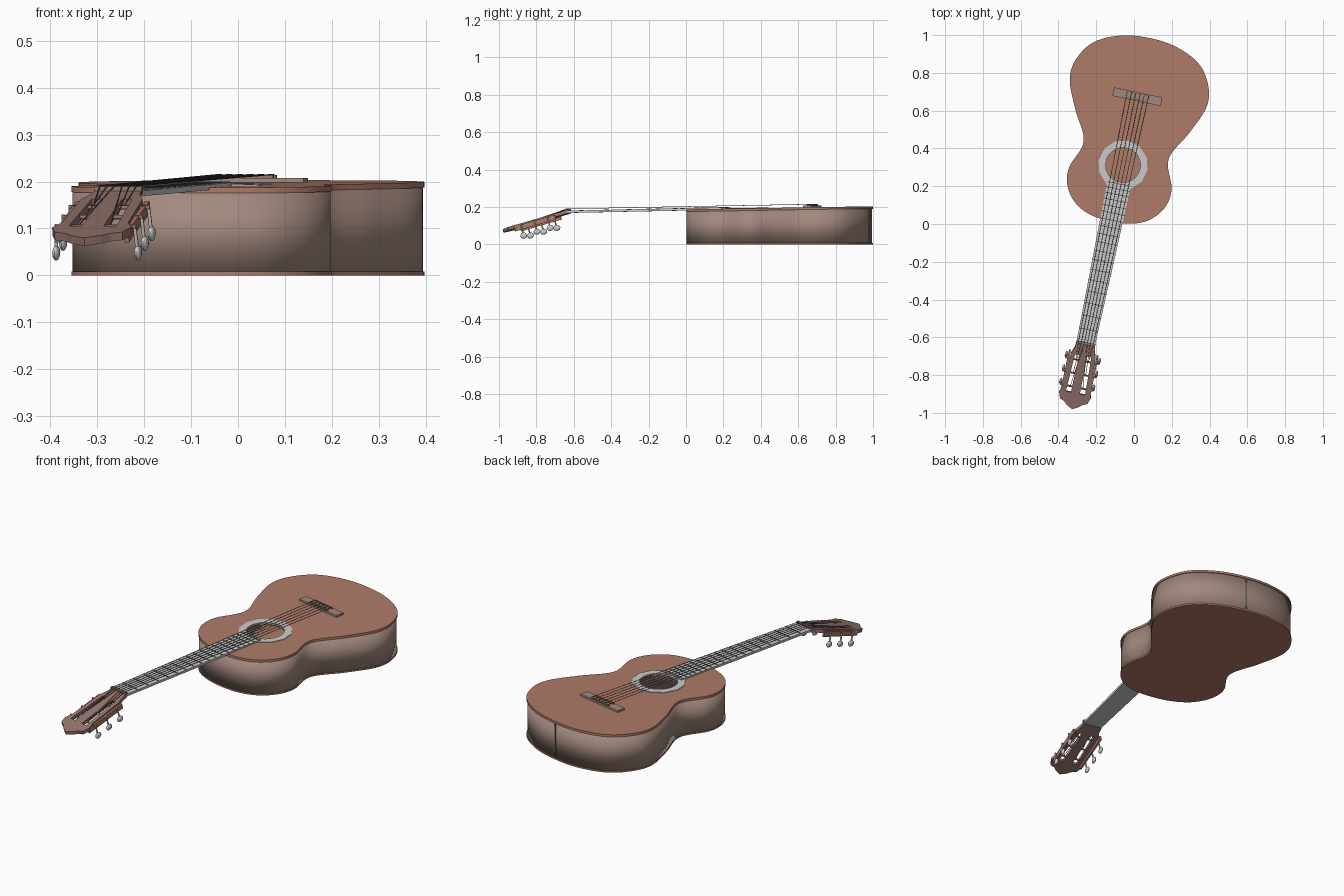
import bpy, bmesh
from math import sin, cos, tau, radians
from mathutils import Matrix, Vector

cube = bpy.data.objects.get("Cube")
if cube:
    bpy.data.objects.remove(cube)


def material(name, rgb):
    m = bpy.data.materials.new(name)
    m.use_nodes = True
    m.diffuse_color = (*rgb, 1)
    m.node_tree.nodes["Principled BSDF"].inputs["Base Color"].default_value = (*rgb, 1)
    return m


RED = material("red_wood", (0.43, 0.2, 0.14))
SIDE = material("side_wood", (0.36, 0.25, 0.21))
DARK = material("dark_wood", (0.3, 0.18, 0.15))
METAL = material("dark_metal", (0.12, 0.11, 0.11))

# Local frames: +y runs from the headstock to the tail; origin under the sound hole
BODY = Matrix.Translation((-0.058, 0.312, 0)) @ Matrix.Rotation(radians(-11.8), 4, 'Z')
NUT_Y, SADDLE_Y = -0.965, 0.37
HEAD = BODY @ Matrix.Translation((0, NUT_Y, 0.182)) @ Matrix.Rotation(radians(16), 4, 'X')


def top_z(y):
    return 0.192 + 0.016 * y


def board_z(y):
    return 0.2 + 0.02 * y


def finish(name, bm, frame, mat=None, smooth=False):
    bmesh.ops.recalc_face_normals(bm, faces=bm.faces)
    mesh = bpy.data.meshes.new(name)
    bm.to_mesh(mesh)
    bm.free()
    ob = bpy.data.objects.new(name, mesh)
    bpy.context.collection.objects.link(ob)
    ob.matrix_world = frame
    if mat:
        mesh.materials.append(mat)
    if smooth:
        bpy.context.view_layer.update()
        bpy.ops.object.select_all(action='DESELECT')
        ob.select_set(True)
        bpy.context.view_layer.objects.active = ob
        bpy.ops.object.shade_smooth_by_angle(angle=radians(35))
    return ob


def plate(name, loops, thick, frame, mat=None, height=lambda y: 0, smooth=False):
    """Flat sheet bounded by the first loop, with the other loops as holes."""
    bm = bmesh.new()
    for loop in loops:
        vs = [bm.verts.new((x, y, 0)) for x, y in loop]
        for a, b in zip(vs, vs[1:] + vs[:1]):
            bm.edges.new((a, b))
    bmesh.ops.triangle_fill(bm, use_beauty=True, edges=bm.edges[:], normal=(0, 0, 1))
    for v in bm.verts:
        v.co.z = height(v.co.y)
    ext = bmesh.ops.extrude_face_region(bm, geom=bm.faces[:], use_keep_orig=True)
    for g in ext["geom"]:
        if isinstance(g, bmesh.types.BMVert):
            g.co.z -= thick
    return finish(name, bm, frame, mat, smooth)


def boxes(name, items, frame, mat=None):
    """Boxes given as (centre, size), joined in one object."""
    bm = bmesh.new()
    for c, s in items:
        bmesh.ops.create_cube(bm, size=1, matrix=Matrix.Translation(c) @ Matrix.Diagonal((*s, 1)))
    return finish(name, bm, frame, mat)


def wires(name, paths, radius, frame, mat=None):
    cu = bpy.data.curves.new(name, 'CURVE')
    cu.dimensions = '3D'
    cu.bevel_depth = radius
    cu.bevel_resolution = 1
    cu.use_fill_caps = True
    for path in paths:
        sp = cu.splines.new('POLY')
        sp.points.add(len(path) - 1)
        for p, co in zip(sp.points, path):
            p.co = (*co, 1)
    ob = bpy.data.objects.new(name, cu)
    bpy.context.collection.objects.link(ob)
    ob.matrix_world = frame
    if mat:
        cu.materials.append(mat)


def mirror_loop(half):
    """Close a half outline that starts and ends on x = 0."""
    return half + [(-x, y) for x, y in half[-2:0:-1]]


def smooth_loop(pts, steps=8):
    pts = [Vector(p) for p in pts]
    n, out = len(pts), []
    for i in range(n):
        a, b, c, d = (pts[(i + k) % n] for k in (-1, 0, 1, 2))
        for s in range(steps):
            t = s / steps
            out.append(tuple(0.5 * (2 * b + (c - a) * t + (2 * a - 5 * b + 4 * c - d) * t * t
                                    + (3 * b - a - 3 * c + d) * t ** 3)))
    return out


def ring(r, n):
    return [(r * cos(tau * i / n), r * sin(tau * i / n)) for i in range(n)]


# Body: hollow side wall between two sheets
outline = smooth_loop(mirror_loop([
    (0, -0.304), (0.11, -0.292), (0.2, -0.25), (0.262, -0.17), (0.275, -0.07), (0.228, 0.08),
    (0.305, 0.235), (0.365, 0.38), (0.357, 0.49), (0.285, 0.6), (0.15, 0.665), (0, 0.683)]))
rim = [(x * 1.008, y * 1.006) for x, y in outline]
plate("soundboard", [rim, ring(0.092, 32)], 0.012, BODY, RED, top_z, True)
plate("back_board", [rim], 0.008, BODY, RED, lambda y: 0.008, True)

bm = bmesh.new()
low = [bm.verts.new((x, y, 0.004)) for x, y in outline]
high = [bm.verts.new((x, y, top_z(y) - 0.004)) for x, y in outline]
for i in range(len(low)):
    j = (i + 1) % len(low)
    bm.faces.new((low[i], low[j], high[j], high[i]))
sides = finish("body_sides", bm, BODY, SIDE, True)
shell = sides.modifiers.new("thickness", 'SOLIDIFY')
shell.thickness = 0.008
boxes("tail_seam", [((0, 0.683, 0.1), (0.008, 0.006, 0.19))], BODY, METAL)

# Rosette around the sound hole
plate("rosette", [ring(0.132, 12), ring(0.092, 32)], 0.004, BODY, None,
      lambda y: top_z(y) + 0.003)

# Fretboard and frets
plate("fretboard", [[(-0.05, NUT_Y), (0.05, NUT_Y), (0.064, -0.09), (-0.064, -0.09)]],
      0.012, BODY, None, board_z)
frets = []
for n in range(1, 19):
    y = NUT_Y + (SADDLE_Y - NUT_Y) * (1 - 2 ** (-n / 12))
    width = 0.1 + 0.028 * (y - NUT_Y) / 0.875
    frets.append(((0, y, board_z(y)), (width, 0.004, 0.004)))
boxes("frets", frets, BODY, METAL)
boxes("nut", [((0, NUT_Y, 0.182), (0.104, 0.014, 0.016))], BODY, DARK)

# Bridge with saddle and tie block
z = top_z(SADDLE_Y)
boxes("bridge", [((0, SADDLE_Y, z + 0.005), (0.26, 0.046, 0.01))], BODY, SIDE)
boxes("saddle_and_tie_block", [((0, SADDLE_Y + dy, z + 0.012), (0.125, 0.008, 0.008))
                               for dy in (-0.014, 0.016)], BODY, DARK)

# Slotted headstock
slots = [[(s * x, y) for x, y in ((0.022, -0.07), (0.044, -0.07), (0.052, -0.28), (0.024, -0.28))]
         for s in (-1, 1)]
head = mirror_loop([(0, 0), (0.05, 0), (0.053, -0.03), (0.067, -0.07), (0.072, -0.25),
                    (0.086, -0.29), (0.074, -0.325), (0.05, -0.335), (0.032, -0.352), (0, -0.37)])
plate("headstock", [head] + slots, 0.018, HEAD, DARK)

# Tuners: side rails, rollers across the slots, stems and hanging knobs
PEGS = (-0.1, -0.175, -0.25)
boxes("tuner_rails", [((s * 0.075, -0.175, -0.02), (0.01, 0.23, 0.026)) for s in (-1, 1)],
      HEAD, RED)
wires("tuner_rollers", [[(s * 0.018, y, -0.01), (s * 0.088, y, -0.01)]
                        for s in (-1, 1) for y in PEGS], 0.005, HEAD, DARK)
wires("tuner_stems", [[(s * 0.085, y, -0.005), (s * 0.088, y, -0.06)]
                      for s in (-1, 1) for y in PEGS], 0.004, HEAD)
bm = bmesh.new()
for s in (-1, 1):
    for y in PEGS:
        bmesh.ops.create_uvsphere(bm, u_segments=12, v_segments=8, radius=1,
                                  matrix=Matrix.Translation((s * 0.089, y, -0.068))
                                  @ Matrix.Diagonal((0.008, 0.019, 0.016, 1)))
finish("tuner_knobs", bm, HEAD, None, True)

# Strings: bridge to nut, then down to the rollers
to_body = BODY.inverted() @ HEAD
strings = []
for i in range(6):
    k = (i - 2.5) / 5
    s = 1 if k > 0 else -1
    peg = PEGS[min(i, 5 - i)]
    strings.append([(0.115 * k, SADDLE_Y + 0.016, z + 0.017),
                    (0.115 * k, SADDLE_Y - 0.014, z + 0.017),
                    (0.08 * k, NUT_Y, 0.191),
                    tuple(to_body @ Vector((s * 0.034, peg, -0.004)))])
wires("strings", strings, 0.0014, BODY, METAL)
